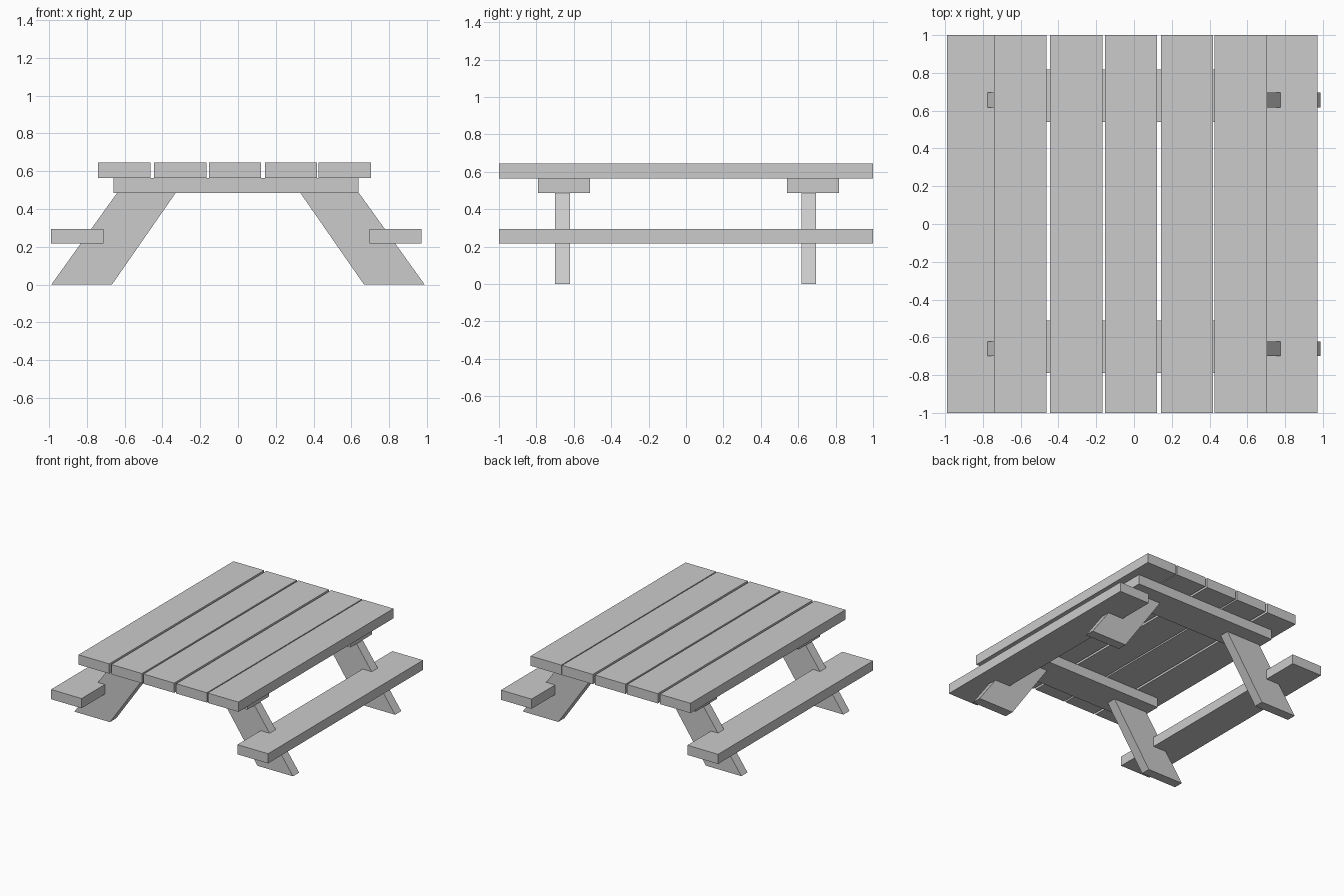
import bpy
import bmesh

if "Cube" in bpy.data.objects:
    bpy.data.objects.remove(bpy.data.objects["Cube"])


def prism(name, profile, y0, y1):
    """Extrude an (x, z) profile along y."""
    bm = bmesh.new()
    face = bm.faces.new([bm.verts.new((x, y0, z)) for x, z in profile])
    ext = bmesh.ops.extrude_face_region(bm, geom=[face])
    verts = [v for v in ext["geom"] if isinstance(v, bmesh.types.BMVert)]
    bmesh.ops.translate(bm, verts=verts, vec=(0, y1 - y0, 0))
    bmesh.ops.recalc_face_normals(bm, faces=bm.faces[:])
    mesh = bpy.data.meshes.new(name)
    bm.to_mesh(mesh)
    bm.free()
    obj = bpy.data.objects.new(name, mesh)
    bpy.context.collection.objects.link(obj)
    return obj


def board(name, x0, x1, y0, y1, z0, z1):
    return prism(name, [(x0, z0), (x1, z0), (x1, z1), (x0, z1)], y0, y1)


# Table top planks
PLANK_W = 0.277
for i, x in enumerate((-0.741, -0.445, -0.154, 0.142, 0.427)):
    board(f"top_plank_{i + 1}", x, x + PLANK_W, -1, 1, 0.565, 0.645)

# Bench seats
for side, x in (("left", -0.99), ("right", 0.695)):
    board(f"bench_seat_{side}", x, x + PLANK_W, -1, 1, 0.216, 0.295)

# Cross battens under the top
for end, y in (("front", -0.79), ("back", 0.54)):
    board(f"cross_batten_{end}", -0.66, 0.637, y, y + 0.278, 0.485, 0.565)

# Splayed legs
LEG = [(0.667, 0), (0.988, 0), (0.64, 0.485), (0.33, 0.485)]
for end, y in (("front", -0.70), ("back", 0.617)):
    for side, s in (("left", -1), ("right", 1)):
        prism(f"leg_{end}_{side}", [(s * x, z) for x, z in LEG], y, y + 0.079)
